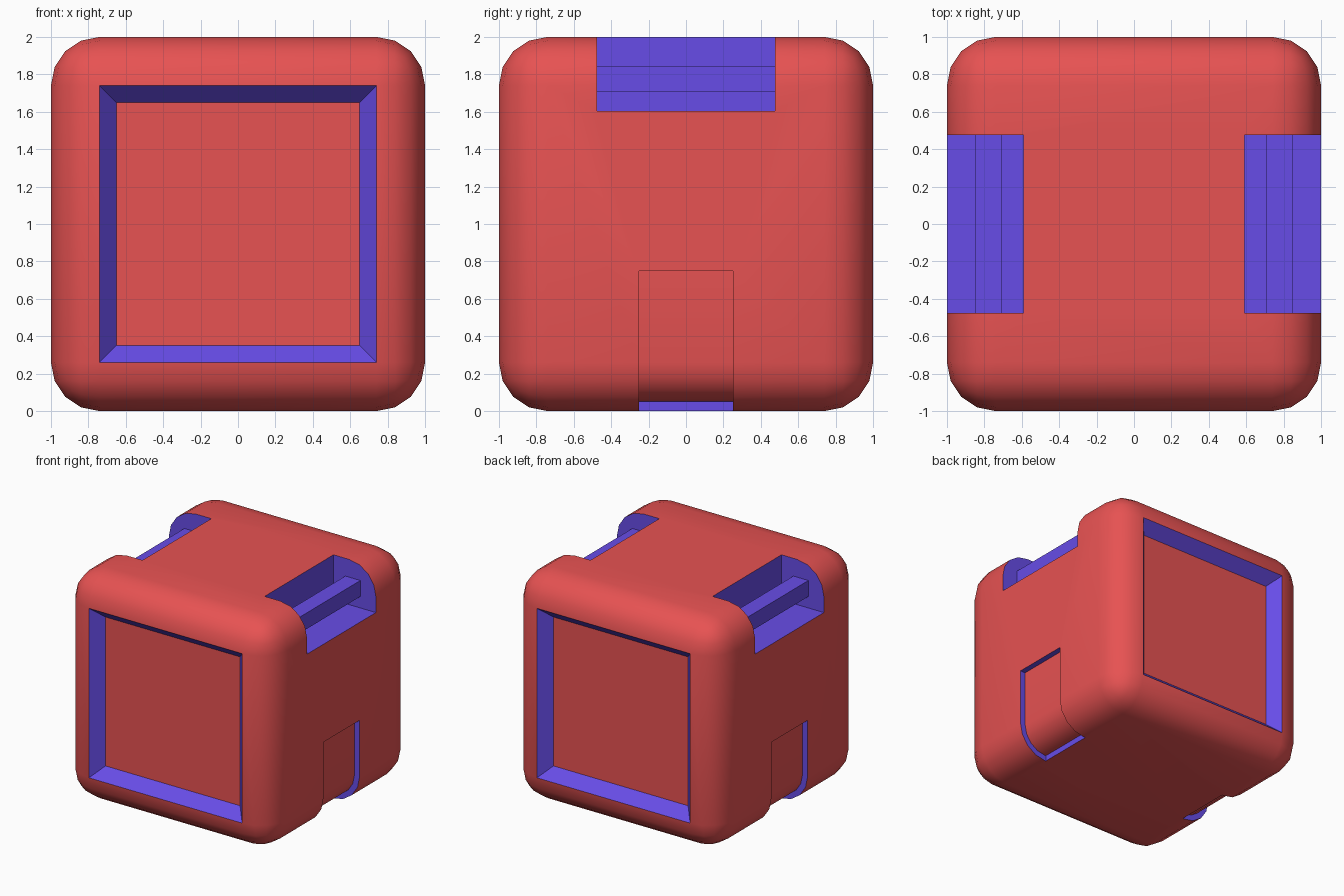
import bpy, bmesh
from math import sin, cos, pi, radians

if "Cube" in bpy.data.objects:
    bpy.data.objects.remove(bpy.data.objects["Cube"])

R = 0.26        # corner radius of the body
SEGS = 4        # segments per rounded edge


def material(name, rgb):
    m = bpy.data.materials.new(name)
    m.diffuse_color = (*rgb, 1)
    m.use_nodes = True
    m.node_tree.nodes["Principled BSDF"].inputs["Base Color"].default_value = m.diffuse_color
    return m


RED = material("red_shell", (0.8, 0.085, 0.085))
BLUE = material("blue_trim", (0.137, 0.073, 0.8))


def to_object(name, bm):
    bmesh.ops.recalc_face_normals(bm, faces=bm.faces)
    me = bpy.data.meshes.new(name)
    bm.to_mesh(me)
    bm.free()
    me.materials.append(RED)
    me.materials.append(BLUE)
    ob = bpy.data.objects.new(name, me)
    bpy.context.collection.objects.link(ob)
    return ob


def prism(name, profile, half, side, red=()):
    """Extrude an xz profile along y; sides listed in red stay red, the rest are blue."""
    bm = bmesh.new()
    a = [bm.verts.new((side * x, -half, z)) for x, z in profile]
    b = [bm.verts.new((side * x, half, z)) for x, z in profile]
    n = len(profile)
    for i in range(n):
        j = (i + 1) % n
        bm.faces.new((a[i], a[j], b[j], b[i])).material_index = 0 if i in red else 1
    for cap in (a, b):
        bm.faces.new(cap).material_index = 1
    return to_object(name, bm)


def box(x0, x1, z0, z1):
    return [(x0, z0), (x1, z0), (x1, z1), (x0, z1)]


# Rounded cube body
bm = bmesh.new()
bmesh.ops.create_cube(bm, size=2)
bmesh.ops.translate(bm, vec=(0, 0, 1), verts=bm.verts)
bmesh.ops.bevel(bm, geom=bm.edges[:], offset=R, segments=SEGS, profile=0.5, affect='EDGES')

# Recessed front and back panels with sloped blue borders
bm.normal_update()
panels = [f for f in bm.faces if abs(f.normal.y) > 0.99 and f.calc_area() > 1]
border = bmesh.ops.inset_individual(bm, faces=panels, thickness=0.09, depth=-0.1,
                                    use_even_offset=True)["faces"]
for f in border:
    f.material_index = 1
body = to_object("body", bm)

# Lower corner recess profile: floor follows the body 0.05 deep
r = R - 0.05
arc = [(1 - R + r * cos(t), R - r * sin(t))
       for t in (i * pi / 2 / SEGS for i in range(SEGS + 1))]
recess = [(1.1, 0.75), (0.95, 0.75)] + arc + [(0.73, 0.05), (0.73, -0.1), (1.1, -0.1)]
floor = range(1, SEGS + 3)

# Handle notches, bars and lower recesses on both sides
cutters = []
for side, label in ((1, "right"), (-1, "left")):
    cutters.append(prism(label + "_notch_cutter", box(0.59, 1.1, 1.605, 2.1), 0.475, side))
    cutters.append(prism(label + "_recess_cutter", recess, 0.25, side, floor))
    prism(label + "_handle_bar", box(0.705, 0.85, 1.705, 1.845), 0.475, side)

bpy.context.view_layer.objects.active = body
body.select_set(True)
for c in cutters:
    c.hide_render = True
    mod = body.modifiers.new(c.name, 'BOOLEAN')
    mod.operation = 'DIFFERENCE'
    mod.solver = 'EXACT'
    mod.object = c
    bpy.ops.object.modifier_apply(modifier=mod.name)
for c in cutters:
    bpy.data.objects.remove(c)

bpy.ops.object.shade_smooth_by_angle(angle=radians(30))
